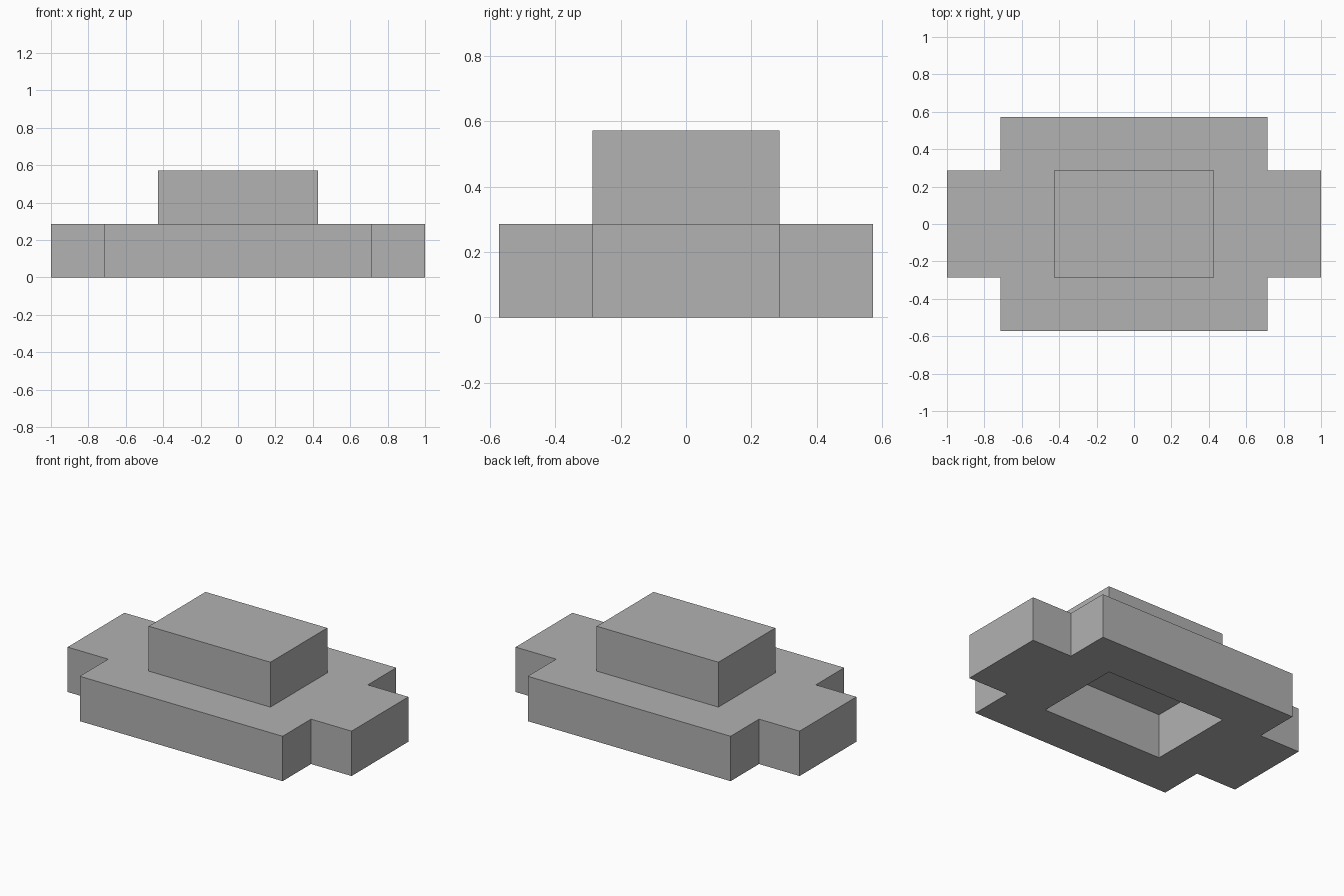
import bpy
import bmesh

cube = bpy.data.objects.get("Cube")
if cube:
    bpy.data.objects.remove(cube, do_unlink=True)

U = 2 / 7  # module: every dimension is a multiple of half of this

grey = bpy.data.materials.new("plain grey")
grey.use_nodes = True
colour = (0.445, 0.445, 0.445, 1)
grey.diffuse_color = colour
grey.node_tree.nodes["Principled BSDF"].inputs["Base Color"].default_value = colour


def make_object(name, bm):
    bmesh.ops.recalc_face_normals(bm, faces=bm.faces)
    mesh = bpy.data.meshes.new(name)
    bm.to_mesh(mesh)
    bm.free()
    mesh.materials.append(grey)
    obj = bpy.data.objects.new(name, mesh)
    bpy.context.collection.objects.link(obj)
    return obj


# Base plate: notched corners and a rectangular opening, from a grid of cells
xs = [k * U for k in (-3.5, -2.5, -1.5, 1.5, 2.5, 3.5)]
ys = [k * U for k in (-2, -1, 1, 2)]
bm = bmesh.new()
for i in range(5):
    for j in range(3):
        corner = i in (0, 4) and j != 1
        opening = i == 2 and j == 1
        if not corner and not opening:
            bm.faces.new([bm.verts.new((xs[a], ys[b], 0)) for a, b in
                          ((i, j), (i + 1, j), (i + 1, j + 1), (i, j + 1))])
bmesh.ops.remove_doubles(bm, verts=bm.verts, dist=0.001)
raised = bmesh.ops.extrude_face_region(bm, geom=bm.faces[:], use_keep_orig=True)
top = [g for g in raised["geom"] if isinstance(g, bmesh.types.BMVert)]
bmesh.ops.translate(bm, verts=top, vec=(0, 0, U))
bmesh.ops.dissolve_limit(bm, angle_limit=0.01, verts=bm.verts, edges=bm.edges)
make_object("base_plate", bm)

# Raised block covering the opening; its underside is the recess ceiling
bm = bmesh.new()
bmesh.ops.create_cube(bm, size=U)
bmesh.ops.scale(bm, verts=bm.verts, vec=(3, 2, 1))
bmesh.ops.translate(bm, verts=bm.verts, vec=(0, 0, 1.5 * U))
make_object("raised_block", bm)
